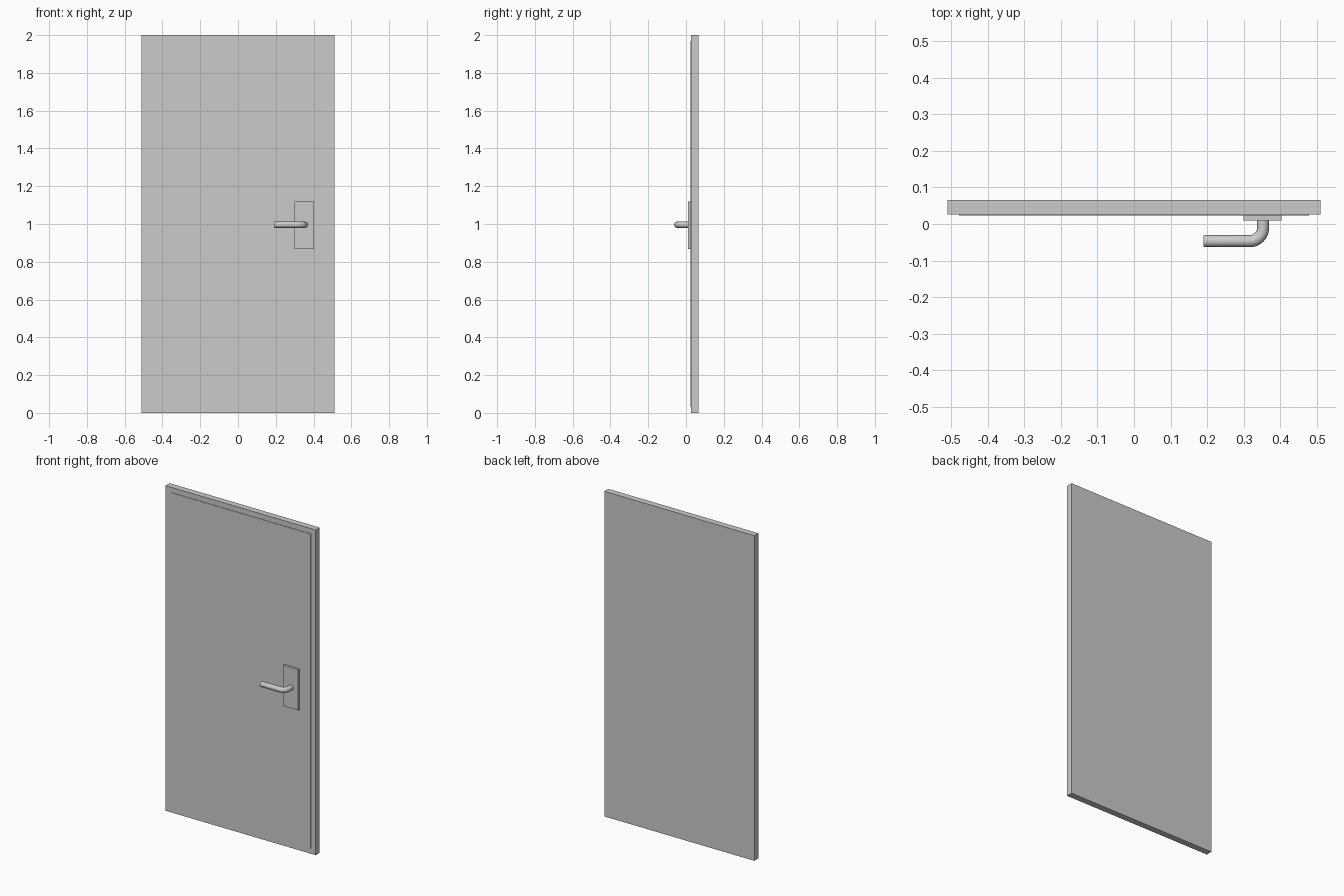
import bpy
from math import sin, cos, pi, radians

if "Cube" in bpy.data.objects:
    bpy.data.objects.remove(bpy.data.objects["Cube"])


def box(name, x, y, z):
    """Box spanning the given (min, max) ranges."""
    bpy.ops.mesh.primitive_cube_add(size=1)
    ob = bpy.context.object
    ob.name = name
    ob.location = [(a + b) / 2 for a, b in (x, y, z)]
    ob.scale = [b - a for a, b in (x, y, z)]
    bpy.ops.object.transform_apply(location=True, rotation=True, scale=True)
    return ob


# Door slab, thin raised front panel and handle backing plate
box("door_slab", (-0.51, 0.51), (0.026, 0.065), (0, 2))
box("front_panel", (-0.478, 0.478), (0.023, 0.027), (0.032, 1.968))
box("handle_plate", (0.30, 0.403), (0.010, 0.025), (0.868, 1.119))

# Lever handle: straight stem, rounded elbow, horizontal grip
cx, cy, bend, tube = 0.353, -0.047, 0.036, 0.0165
path = [(cx, 0.015, 1)]
for i in range(9):
    a = i / 8 * pi / 2
    path.append((cx - bend + bend * cos(a), cy + bend - bend * sin(a), 1))
# slightly eased tip
path += [(0.194, cy, 1), (0.191, cy, 0.93), (0.190, cy, 0.82)]

curve = bpy.data.curves.new("lever_handle", "CURVE")
curve.dimensions = "3D"
curve.bevel_depth = tube
curve.bevel_resolution = 4
curve.use_fill_caps = True
spline = curve.splines.new("POLY")
spline.points.add(len(path) - 1)
for p, (x, y, r) in zip(spline.points, path):
    p.co = (x, y, 0.996, 1)
    p.radius = r
lever = bpy.data.objects.new("lever_handle", curve)
bpy.context.collection.objects.link(lever)
bpy.ops.object.select_all(action="DESELECT")
lever.select_set(True)
bpy.context.view_layer.objects.active = lever
bpy.ops.object.convert(target="MESH")
bpy.ops.object.shade_smooth_by_angle(angle=radians(40))
